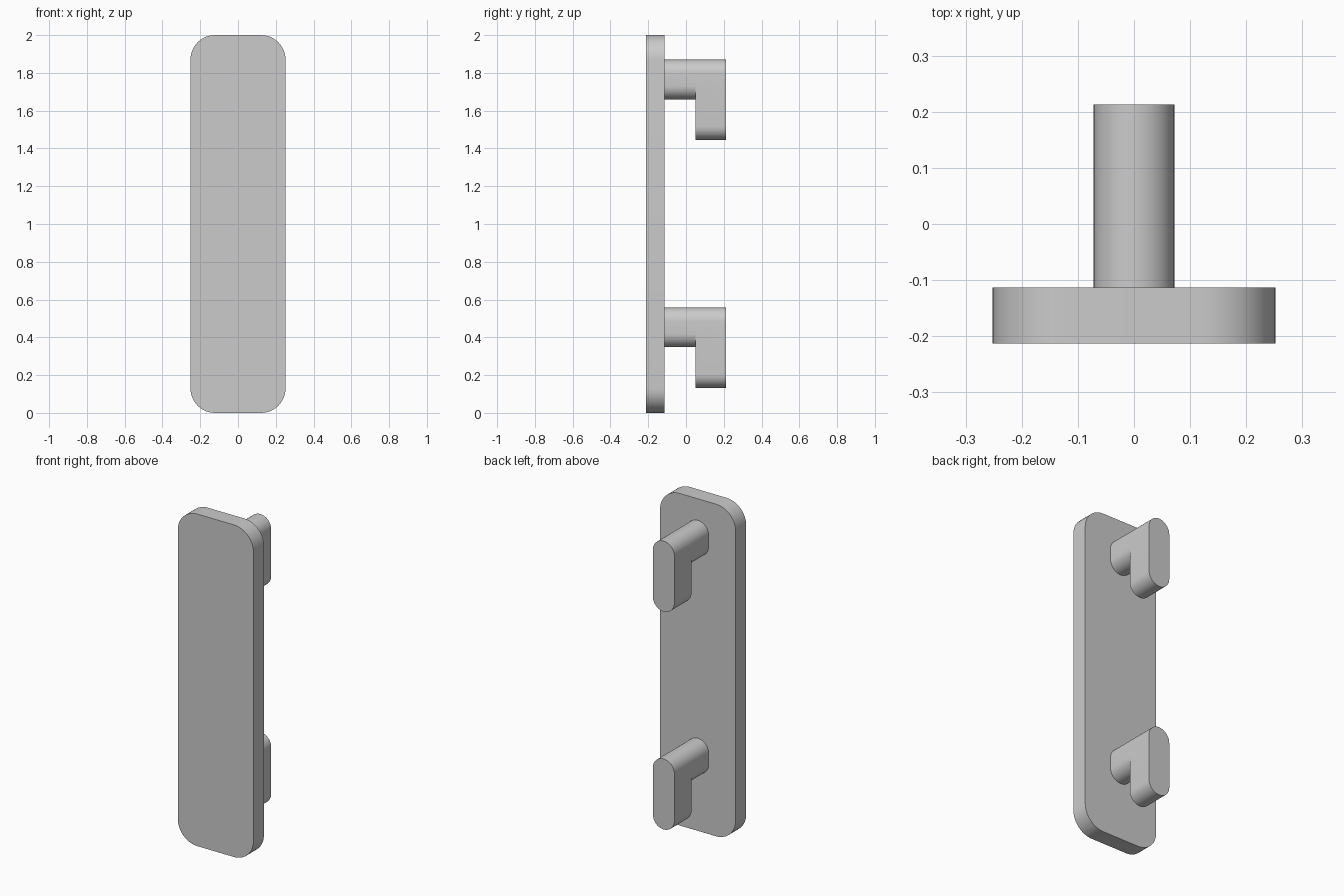
import bpy, bmesh
from math import sin, cos, pi, radians

cube = bpy.data.objects.get("Cube")
if cube:
    bpy.data.objects.remove(cube, do_unlink=True)

grey = bpy.data.materials.new("plain grey")
grey.use_nodes = True
colour = (0.6, 0.6, 0.6, 1)
grey.diffuse_color = colour
grey.node_tree.nodes["Principled BSDF"].inputs["Base Color"].default_value = colour

BACK = 0.213          # half of the total depth
PLATE_REAR = -0.113   # where the hooks meet the plate
TIP_FRONT = 0.05      # inner face of the hanging tip


def arc(cx, cz, r, start, end, steps):
    angles = [radians(start + (end - start) * i / steps) for i in range(steps + 1)]
    return [(cx + r * cos(a), cz + r * sin(a)) for a in angles]


def ring(bm, outline, y):
    return [bm.verts.new((x, y, z)) for x, z in outline]


def bridge(bm, a, b):
    for i in range(len(a)):
        j = (i + 1) % len(a)
        bm.faces.new((a[i], a[j], b[j], b[i]))


def finish(bm, name):
    bmesh.ops.recalc_face_normals(bm, faces=bm.faces)
    mesh = bpy.data.meshes.new(name)
    bm.to_mesh(mesh)
    bm.free()
    mesh.materials.append(grey)
    obj = bpy.data.objects.new(name, mesh)
    bpy.context.collection.objects.link(obj)
    bpy.ops.object.select_all(action="DESELECT")
    obj.select_set(True)
    bpy.context.view_layer.objects.active = obj
    bpy.ops.object.shade_smooth_by_angle(angle=radians(30))


# Rounded backing plate
def make_plate(half_width=0.252, height=2.0, r=0.13):
    x, top = half_width - r, height - r
    outline = []
    for cx, cz, start in ((x, top, 0), (-x, top, 90), (-x, r, 180), (x, r, 270)):
        outline += arc(cx, cz, r, start, start + 90, 12)
    bm = bmesh.new()
    front, rear = ring(bm, outline, -BACK), ring(bm, outline, PLATE_REAR)
    bridge(bm, front, rear)
    bm.faces.new(front)
    bm.faces.new(rear)
    finish(bm, "backing_plate")


# Hook: a stem out of the plate and a longer tip hanging down behind it
def make_hook(name, top, r=0.072, stem_height=0.21, tip_height=0.425, steps=20):
    crown = arc(0, top - r, r, 0, 180, steps)
    stem_low = arc(0, top - stem_height + r, r, 180, 360, steps)
    tip_low = arc(0, top - tip_height + r, r, 180, 360, steps)
    bm = bmesh.new()
    root = ring(bm, crown + stem_low, PLATE_REAR)
    joint = ring(bm, crown + stem_low, TIP_FRONT)
    bridge(bm, root, joint)
    bm.faces.new(root)

    # The tip shares the crown and the shoulder points of the stem
    split = len(crown)
    low = ring(bm, tip_low, TIP_FRONT)
    inner = joint[:split + 1] + low + [joint[-1]]
    end = ring(bm, crown + [stem_low[0]] + tip_low + [stem_low[-1]], BACK)
    bridge(bm, inner, end)
    bm.faces.new(end)
    for i in range(steps):
        bm.faces.new((joint[split + i], joint[split + i + 1], low[i + 1], low[i]))
    finish(bm, name)


make_plate()
make_hook("upper_hook", 1.87)
make_hook("lower_hook", 0.558)
